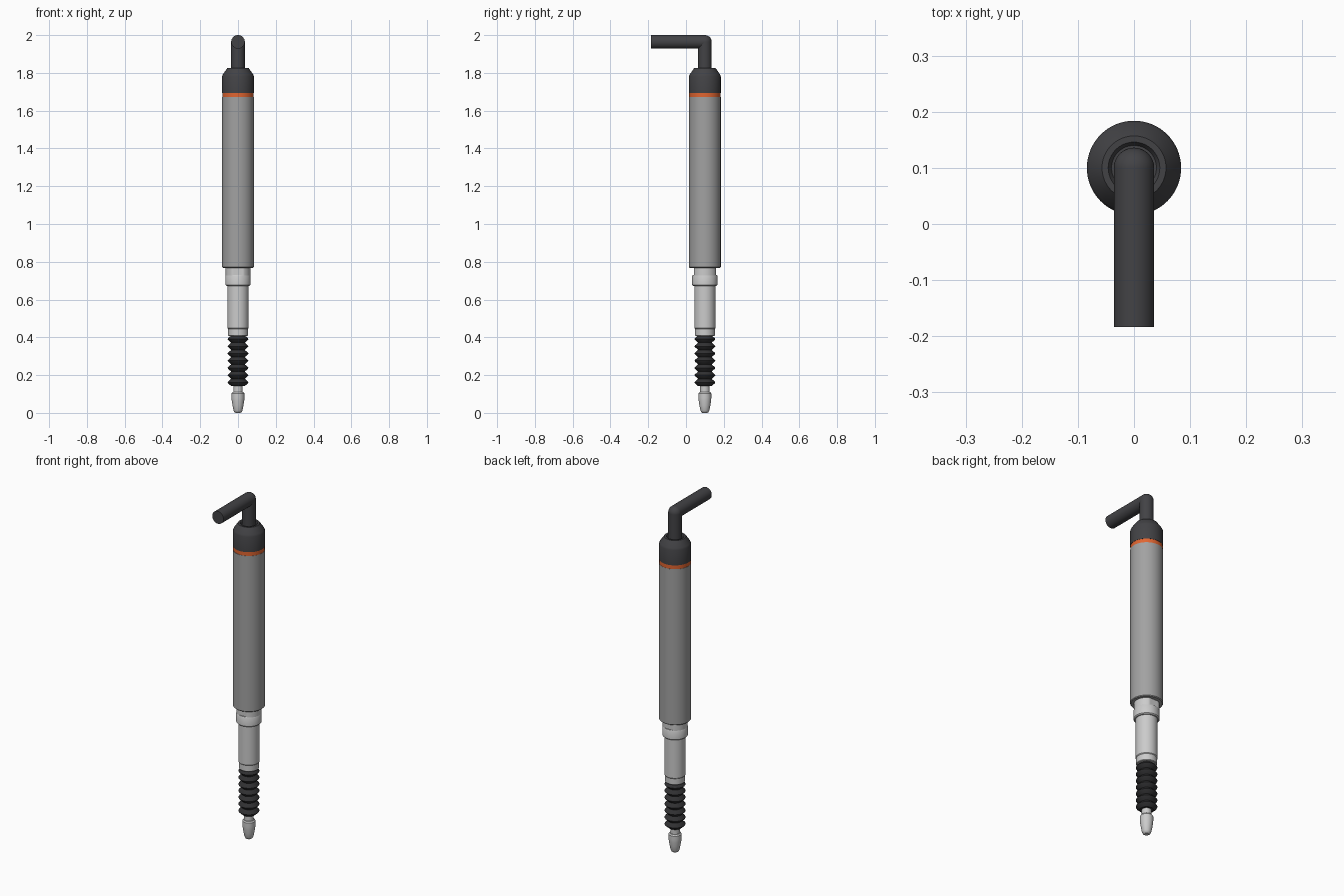
import bpy, bmesh, math
from mathutils import Matrix, Vector

if "Cube" in bpy.data.objects:
    bpy.data.objects.remove(bpy.data.objects["Cube"])

AXIS_Y = 0.1
SEGS = 64


def material(name, rgb):
    m = bpy.data.materials.new(name)
    m.diffuse_color = (*rgb, 1)
    m.use_nodes = True
    m.node_tree.nodes["Principled BSDF"].inputs["Base Color"].default_value = m.diffuse_color
    return m


DARK = material("dark_plastic", (0.055, 0.055, 0.06))
RUBBER = material("black_rubber", (0.03, 0.03, 0.032))
ORANGE = material("orange", (0.75, 0.13, 0.03))
STEEL = material("steel", (0.52, 0.52, 0.51))
BODY = material("body_grey", (0.36, 0.36, 0.36))


def finish(name, bm, mat, angle=30):
    bmesh.ops.recalc_face_normals(bm, faces=bm.faces)
    me = bpy.data.meshes.new(name)
    bm.to_mesh(me)
    bm.free()
    ob = bpy.data.objects.new(name, me)
    bpy.context.collection.objects.link(ob)
    if mat:
        me.materials.append(mat)
    bpy.ops.object.select_all(action='DESELECT')
    ob.select_set(True)
    bpy.context.view_layer.objects.active = ob
    bpy.ops.object.shade_smooth_by_angle(angle=math.radians(angle))
    return ob


def lathe(name, profile, mat=None, angle=30):
    """Turn (radius, z) points about the tool axis and cap both ends."""
    bm = bmesh.new()
    rings = []
    for r, z in profile:
        rings.append([bm.verts.new((r * math.cos(a), AXIS_Y + r * math.sin(a), z))
                      for a in (2 * math.pi * i / SEGS for i in range(SEGS))])
    for lo, hi in zip(rings, rings[1:]):
        for i in range(SEGS):
            j = (i + 1) % SEGS
            bm.faces.new((lo[i], lo[j], hi[j], hi[i]))
    bm.faces.new(rings[0])
    bm.faces.new(rings[-1])
    return finish(name, bm, mat, angle)


# Measuring tip and its stem
lathe("contact_tip", [(0.013, 0), (0.019, 0.004), (0.024, 0.014), (0.029, 0.04), (0.033, 0.065),
                      (0.034, 0.08), (0.034, 0.103), (0.029, 0.11)], STEEL)
lathe("plunger_stem", [(0.025, 0.105), (0.025, 0.15)], STEEL)

# Rubber bellows with seven ridges
z0, pitch = 0.142, 0.0383
bellows = [(0.036, z0)]
for i in range(7):
    z = z0 + i * pitch
    bellows += [(0.053, z + 0.4 * pitch), (0.055, z + 0.5 * pitch),
                (0.053, z + 0.6 * pitch), (0.036, z + pitch)]
lathe("bellows", bellows, RUBBER)

# Guide sleeve
lathe("sleeve_end_ring", [(0.050, 0.408), (0.053, 0.411), (0.053, 0.446)], STEEL)
lathe("guide_sleeve", [(0.053, 0.445), (0.056, 0.449), (0.056, 0.68)], STEEL)

# Clamp collar, with a pair of wrench flats under the body
lathe("clamp_collar", [(0.062, 0.673), (0.067, 0.678), (0.067, 0.724), (0.064, 0.73)], STEEL)
neck = lathe("collar_neck", [(0.065, 0.725), (0.065, 0.775)], STEEL)
for v in neck.data.vertices:
    v.co.y = AXIS_Y + max(-0.058, min(0.058, v.co.y - AXIS_Y))

# Main body, coloured band and end cap
lathe("body_tube", [(0.080, 0.768), (0.084, 0.772), (0.084, 1.672)], BODY)
lathe("colour_band", [(0.083, 1.67), (0.083, 1.695)], ORANGE)
lathe("end_cap", [(0.084, 1.694), (0.084, 1.782), (0.080, 1.792), (0.062, 1.818), (0.057, 1.825),
                  (0.046, 1.825), (0.040, 1.815), (0.036, 1.815)], DARK)

# Cable: riser, round elbow and horizontal run towards the front
R, TOP = 0.036, 1.964
lathe("cable_riser", [(R, 1.80), (R, TOP)], DARK)
bm = bmesh.new()
bmesh.ops.create_uvsphere(bm, u_segments=48, v_segments=24, radius=R,
                          matrix=Matrix.Translation((0, AXIS_Y, TOP)))
finish("cable_elbow", bm, DARK)
length = AXIS_Y + 0.184
bm = bmesh.new()
bmesh.ops.create_cone(bm, cap_ends=True, segments=SEGS, radius1=R, radius2=R, depth=length,
                      matrix=Matrix.Translation(Vector((0, AXIS_Y - length / 2, TOP)))
                      @ Matrix.Rotation(math.pi / 2, 4, 'X'))
finish("cable_run", bm, DARK)
